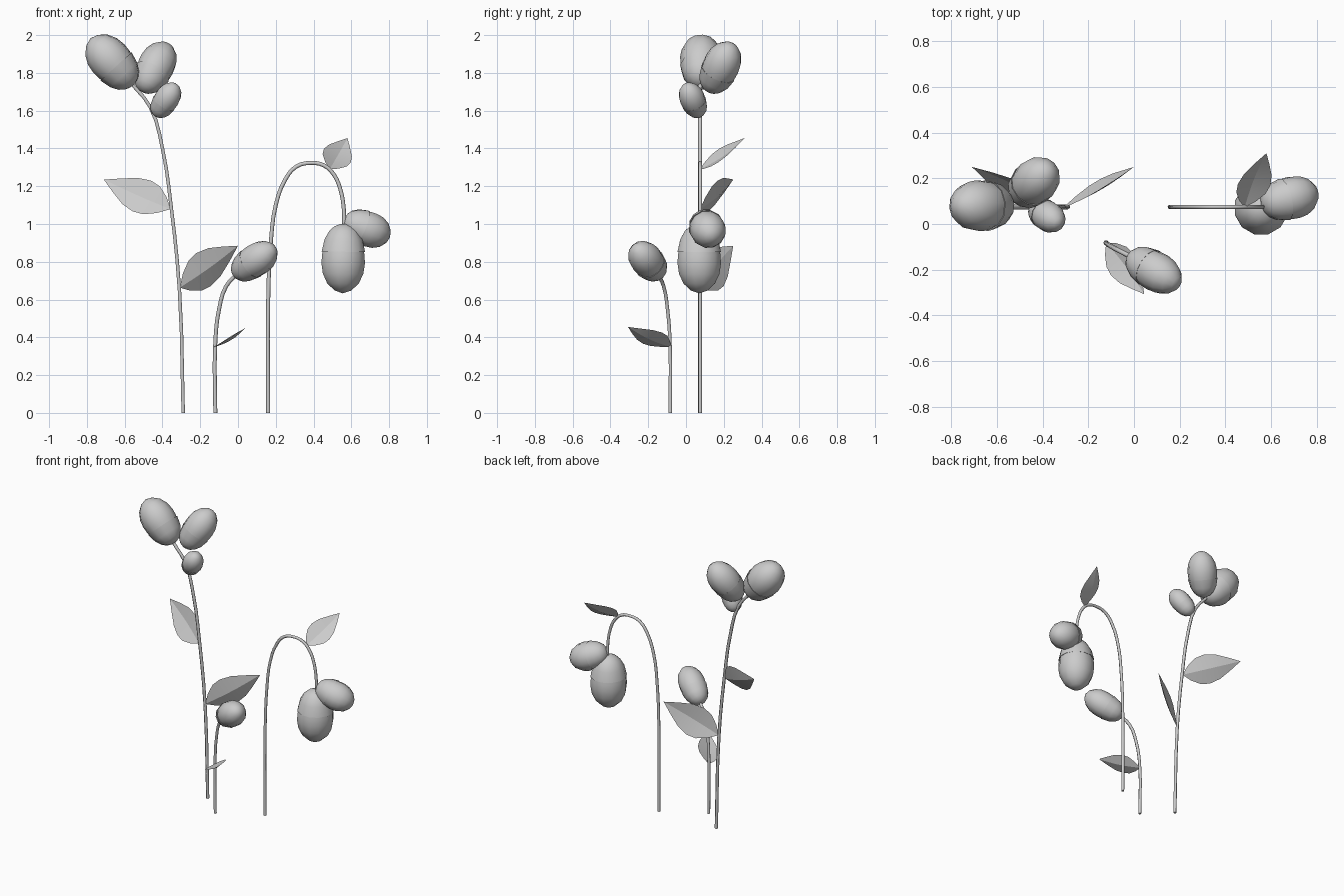
import bpy, bmesh, math
from mathutils import Vector

if "Cube" in bpy.data.objects:
    bpy.data.objects.remove(bpy.data.objects["Cube"])


def finish(bm, name, smooth_angle=40):
    bmesh.ops.remove_doubles(bm, verts=bm.verts, dist=1e-5)
    bmesh.ops.recalc_face_normals(bm, faces=bm.faces)
    me = bpy.data.meshes.new(name)
    bm.to_mesh(me)
    bm.free()
    ob = bpy.data.objects.new(name, me)
    bpy.context.collection.objects.link(ob)
    bpy.ops.object.select_all(action='DESELECT')
    ob.select_set(True)
    bpy.context.view_layer.objects.active = ob
    bpy.ops.object.shade_smooth_by_angle(angle=math.radians(smooth_angle))
    return ob


def lathe(name, profile, base, axis, length, radius, sides=12):
    """Revolve (t, r) profile points around an axis starting at base."""
    bm = bmesh.new()
    a = Vector(axis).normalized()
    u = a.orthogonal().normalized()
    v = a.cross(u)
    rings = []
    for t, r in profile:
        rings.append([bm.verts.new(Vector(base) + a * t * length + radius * r *
                      (u * math.cos(2 * math.pi * i / sides) + v * math.sin(2 * math.pi * i / sides)))
                      for i in range(sides)])
    for lo, hi in zip(rings, rings[1:]):
        for i in range(sides):
            j = (i + 1) % sides
            bm.faces.new((lo[i], lo[j], hi[j], hi[i]))
    return finish(bm, name, 55)


CUP = [(0, 0), (0, .16), (.035, .43), (.1, .66), (.22, .87), (.40, 1.0), (.39, .93)]
EGG = [(.36, .93), (.45, .98), (.57, 1.0), (.72, .93), (.86, .72), (.96, .38), (1, 0)]


def bud(name, base, axis, length, radius):
    lathe(name + "_cup", CUP, base, axis, length, radius)
    lathe(name + "_petals", EGG, base, axis, length, radius)


def stem(name, points, radius=.0105):
    cu = bpy.data.curves.new(name, 'CURVE')
    cu.dimensions = '3D'
    cu.resolution_u = 3
    cu.bevel_depth = radius
    cu.bevel_resolution = 1
    cu.use_fill_caps = True
    sp = cu.splines.new('BEZIER')
    sp.bezier_points.add(len(points) - 1)
    for bp, co in zip(sp.bezier_points, points):
        bp.co = co
        bp.handle_left_type = bp.handle_right_type = 'AUTO'
    ob = bpy.data.objects.new(name, cu)
    bpy.context.collection.objects.link(ob)


LEAF = [(0, .04), (.12, .52), (.27, .9), (.42, 1), (.6, .85), (.8, .45), (1, 0)]


def leaf(name, base, tip, side, half_width):
    """Pointed blade folded along its midrib."""
    bm = bmesh.new()
    base, tip = Vector(base), Vector(tip)
    d = (tip - base).normalized()
    s = Vector(side)
    s = (s - d * s.dot(d)).normalized()
    n = d.cross(s)
    if n.z < 0:
        n = -n
    rows = []
    for t, w in LEAF:
        mid = base.lerp(tip, t) - n * .015 * math.sin(math.pi * t)
        off = w * half_width
        rows.append([bm.verts.new(mid + s * off * k + n * off * .22 * abs(k)) for k in (-1, 0, 1)])
    for lo, hi in zip(rows, rows[1:]):
        for k in (0, 1):
            bm.faces.new((lo[k], lo[k + 1], hi[k + 1], hi[k]))
    bmesh.ops.dissolve_degenerate(bm, edges=bm.edges, dist=1e-5)
    finish(bm, name, 20)


# Tall left plant
Y = .075
stem("tall_stem", [(x, Y, z) for x, z in
     [(-.29, 0), (-.31, .65), (-.355, 1.1), (-.40, 1.4), (-.465, 1.62), (-.57, 1.75)]])
bud("tall_bud_large", (-.556, .08, 1.735), (-.67, 0, .74), .335, .112)
bud("tall_bud_back", (-.505, .12, 1.705), (.436, .403, .806), .31, .098)
bud("tall_bud_small", (-.437, .074, 1.573), (.52, -.35, .78), .215, .067)
leaf("tall_leaf_upper", (-.36, Y, 1.08), (-.71, .25, 1.235), (.49, .25, .83), .098)
leaf("tall_leaf_lower", (-.305, Y, .665), (0, .25, .885), (-.35, -.4, .8), .105)

# Short middle plant
stem("short_stem", [(-.12, -.083, 0), (-.12, -.085, .38), (-.10, -.098, .55),
                    (-.063, -.118, .67), (0, -.15, .74)])
bud("short_bud", (-.019, -.14, .73), (.74, -.44, .51), .29, .087)
leaf("short_leaf", (-.12, -.083, .35), (.045, -.307, .455), (.64, .65, .40), .075)

# Drooping right plant
stem("drooping_stem", [(x, Y, z) for x, z in
     [(.16, 0), (.16, .6), (.175, .92), (.20, 1.1), (.25, 1.235), (.31, 1.305), (.39, 1.323),
      (.455, 1.31), (.505, 1.265), (.54, 1.19), (.56, 1.08), (.562, .98)]])
bud("drooping_bud_large", (.56, .07, 1.0), (-.015, 0, -1), .367, .119)
bud("drooping_bud_side", (.562, .085, 1.022), (.22, .05, -.085), .265, .095)
leaf("drooping_leaf", (.485, Y, 1.29), (.58, .31, 1.455), (.88, -.06, -.47), .08)
